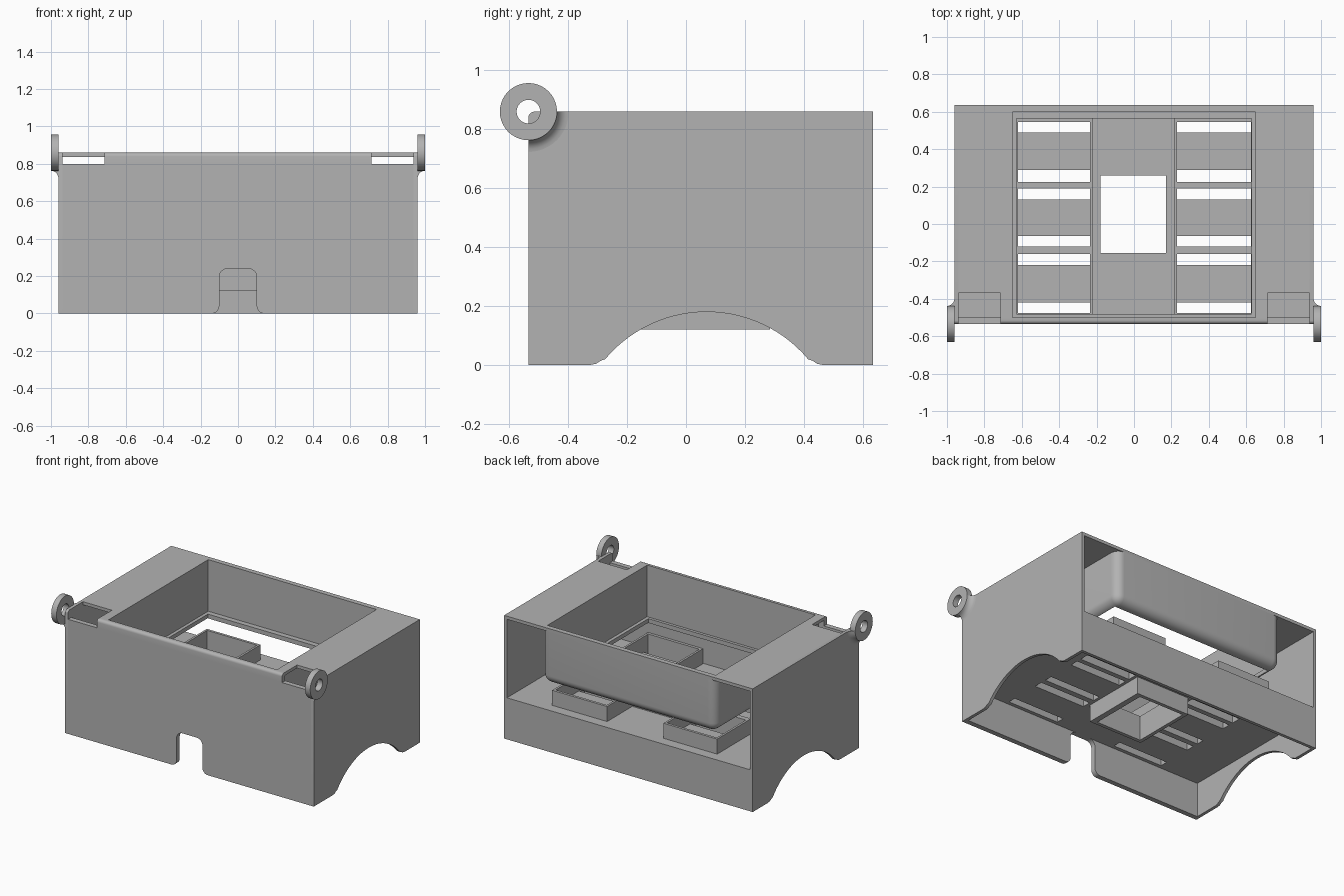
import bpy, bmesh, math
from mathutils import Vector

if "Cube" in bpy.data.objects:
    bpy.data.objects.remove(bpy.data.objects["Cube"])

GREY = bpy.data.materials.new("warm_grey_plastic")
GREY.diffuse_color = (0.45, 0.45, 0.45, 1)
GREY.use_nodes = True
GREY.node_tree.nodes["Principled BSDF"].inputs["Base Color"].default_value = GREY.diffuse_color

X, Y0, Y1, H = 0.96, -0.535, 0.635, 0.86     # housing extents
WALL, PLATE_Z = 0.022, 0.838
FLOOR0, FLOOR1 = 0.24, 0.29


def finish(name, bm, smooth=False):
    bmesh.ops.recalc_face_normals(bm, faces=bm.faces)
    me = bpy.data.meshes.new(name)
    bm.to_mesh(me)
    bm.free()
    me.materials.append(GREY)
    ob = bpy.data.objects.new(name, me)
    bpy.context.collection.objects.link(ob)
    if smooth:
        bpy.ops.object.select_all(action='DESELECT')
        ob.select_set(True)
        bpy.context.view_layer.objects.active = ob
        bpy.ops.object.shade_smooth_by_angle(angle=math.radians(35))
    return ob


def box_bm(x0, x1, y0, y1, z0, z1):
    bm = bmesh.new()
    bmesh.ops.create_cube(bm, size=1)
    for v in bm.verts:
        v.co = Vector((x1 if v.co.x > 0 else x0, y1 if v.co.y > 0 else y0, z1 if v.co.z > 0 else z0))
    return bm


def extrude_bm(pts, offset):
    """Closed polygon extruded by a vector."""
    bm = bmesh.new()
    f = bm.faces.new([bm.verts.new(p) for p in pts])
    r = bmesh.ops.extrude_face_region(bm, geom=[f], use_keep_orig=True)
    bmesh.ops.translate(bm, vec=offset, verts=[v for v in r["geom"] if isinstance(v, bmesh.types.BMVert)])
    return bm


def holed_plate(name, x0, x1, y0, y1, z0, z1, holes):
    """Flat slab with rectangular holes (xa, xb, ya, yb)."""
    xs = sorted({x0, x1, *(c for h in holes for c in h[:2])})
    ys = sorted({y0, y1, *(c for h in holes for c in h[2:])})
    bm = bmesh.new()
    grid = {(x, y): bm.verts.new((x, y, z0)) for x in xs for y in ys}
    for xa, xb in zip(xs, xs[1:]):
        for ya, yb in zip(ys, ys[1:]):
            cx, cy = (xa + xb) / 2, (ya + yb) / 2
            if not any(h[0] < cx < h[1] and h[2] < cy < h[3] for h in holes):
                bm.faces.new([grid[xa, ya], grid[xb, ya], grid[xb, yb], grid[xa, yb]])
    bmesh.ops.delete(bm, geom=[v for v in bm.verts if not v.link_faces], context='VERTS')
    r = bmesh.ops.extrude_face_region(bm, geom=bm.faces[:], use_keep_orig=True)
    bmesh.ops.translate(bm, vec=(0, 0, z1 - z0),
                        verts=[v for v in r["geom"] if isinstance(v, bmesh.types.BMVert)])
    return finish(name, bm)


def lathe(name, profile, side, cy, cz, a0, a1, steps):
    """Closed (radius, x) profile turned about an axis along x."""
    full = abs(a1 - a0 - 2 * math.pi) < 1e-6
    bm = bmesh.new()
    rings = []
    for i in range(steps if full else steps + 1):
        a = a0 + (a1 - a0) * i / steps
        rings.append([bm.verts.new((side * x, cy + r * math.cos(a), cz + r * math.sin(a))) for r, x in profile])
    n = len(profile)
    for i in range(steps):
        p, q = rings[i], rings[(i + 1) % len(rings)]
        for j in range(n):
            bm.faces.new([p[j], p[(j + 1) % n], q[(j + 1) % n], q[j]])
    if not full:
        bm.faces.new(rings[0])
        bm.faces.new(rings[-1])
    return finish(name, bm, True)


def arc(cx, cy, r, d0, d1, n):
    return [(cx + r * math.cos(math.radians(d0 + (d1 - d0) * i / n)),
             cy + r * math.sin(math.radians(d0 + (d1 - d0) * i / n))) for i in range(n + 1)]


# side walls with an arched cut at the foot
R, CY, CZ = 0.45, 0.07, -0.27
arch = [(-0.325, 0), (-0.305, 0.004), (-0.29, 0.014)] + arc(CY, CZ, R, 140, 40, 28) \
    + [(0.43, 0.014), (0.445, 0.004), (0.465, 0)]
side_profile = [(Y0, 0)] + arch + [(Y1, 0), (Y1, H)] + arc(Y0 + 0.02, H - 0.02, 0.02, 90, 180, 5)
for side, label in ((-1, "left"), (1, "right")):
    pts = [(side * X, y, z) for y, z in side_profile]
    finish(label + "_wall", extrude_bm(pts, (-side * WALL, 0, 0)), True)

# front wall with a cable notch and two hinge cut-outs
notch = arc(-0.14, 0.04, 0.04, -90, 0, 5) + arc(-0.055, 0.195, 0.045, 180, 90, 6)
notch += [(-x, z) for x, z in reversed(notch)]
XI = X - WALL / 2
front = [(-XI, 0)] + notch + [(XI, 0), (XI, 0.80), (0.715, 0.80), (0.715, H),
                              (-0.715, H), (-0.715, 0.80), (-XI, 0.80)]
bm = extrude_bm([(x, Y0, z) for x, z in front], (0, 0.035, 0))
top_edge = [e for e in bm.edges if all(v.co.z > H - 1e-4 and v.co.y < Y0 + 1e-4 for v in e.verts)]
bmesh.ops.bevel(bm, geom=top_edge, offset=0.02, segments=5, profile=0.5, affect='EDGES')
finish("front_wall", bm, True)

# low back panel
finish("back_panel", box_bm(-XI, XI, Y1 - WALL, Y1, 0, FLOOR1))

# top plate with the tray opening and the hinge pockets
holes = [(-0.65, 0.65, -0.50, 0.60)]
for s in (-1, 1):
    a, b = sorted((s * 0.715, s * 0.94))
    holes.append((a, b, -0.51, -0.37))
holed_plate("top_plate", -XI, XI, -0.51, Y1, PLATE_Z, H, holes)

# tray hanging below the opening, rounded outside, open at the bottom
bm = box_bm(-0.672, 0.672, -0.515, Y1, 0.47, PLATE_Z + 0.002)
round_edges = [e for e in bm.edges
               if all(v.co.z < 0.5 for v in e.verts) and any(v.co.y > 0 for v in e.verts)
               or all(v.co.y > 0.5 for v in e.verts) and abs(e.verts[0].co.z - e.verts[1].co.z) > 0.1]
bmesh.ops.bevel(bm, geom=round_edges, offset=0.06, segments=8, profile=0.5, affect='EDGES')
tray = finish("tray", bm, True)
for i, dims in enumerate(((-0.65, 0.65, -0.50, 0.60, 0.50, 1.0), (-0.627, 0.627, -0.48, 0.563, 0.3, 0.7))):
    cutter = finish("tray_cutter_%d" % i, box_bm(*dims))
    cutter.hide_render = True
    cutter.hide_set(True)
    mod = tray.modifiers.new("cut", 'BOOLEAN')
    mod.operation, mod.object, mod.solver = 'DIFFERENCE', cutter, 'EXACT'

# floor with vent slots and the central hole
duct = (-0.18, 0.17, -0.155, 0.26)
slots = []
for y0, y1 in ((0.49, 0.545), (0.225, 0.29), (0.13, 0.19), (-0.12, -0.065), (-0.22, -0.16), (-0.475, -0.42)):
    for xa, xb in ((-0.62, -0.235), (0.23, 0.625)):
        slots.append((xa, xb, y0, y1))
holed_plate("floor", -XI, XI, -0.51, Y1 - WALL / 2, FLOOR0, FLOOR1, slots + [duct])

# raised open frames around the vents, three bays each
for label, xa, xb in (("left", -0.62, -0.235), ("right", 0.23, 0.625)):
    bays = [(xa, xb, 0.225, 0.545), (xa, xb, -0.12, 0.19), (xa, xb, -0.475, -0.16)]
    holed_plate(label + "_vent_frame", xa - 0.015, xb + 0.015, -0.495, 0.563, FLOOR1 - 0.005, 0.395, bays)

# square duct under the floor
holed_plate("duct", -0.205, 0.21, -0.18, 0.285, 0.12, FLOOR1 + 0.003, [duct])

# hinge rings and the fillets joining them to the walls
ring = [(0.04, X), (0.097, X), (0.097, 1.0), (0.04, 1.0)]
fillet = [(0.09, X - 0.002), (0.137, X - 0.002)]
fillet += [(0.137 - 0.04 * math.cos(t), 1 - 0.04 * math.sin(t))
           for t in [math.pi / 2 * (1 - i / 6) for i in range(7)]] + [(0.09, 0.999)]
for s, label in ((-1, "left"), (1, "right")):
    lathe(label + "_hinge_ring", ring, s, Y0, H, 0, 2 * math.pi, 40)
    lathe(label + "_hinge_fillet", fillet, s, Y0, H, -math.pi / 2, 0, 12)
